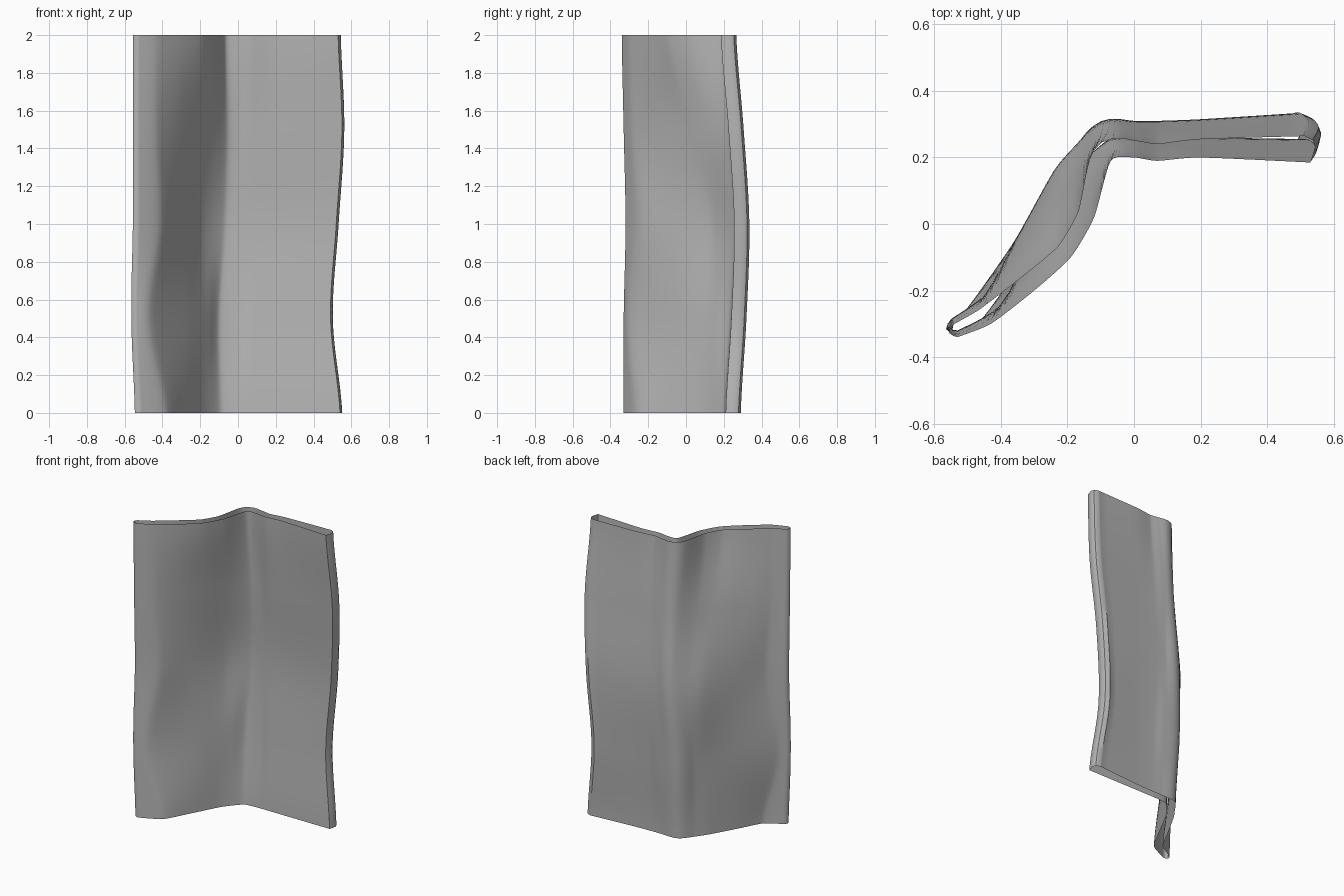
import bpy
import bmesh
from mathutils import Vector

HEIGHT = 2.0
LAYERS = 48      # rings along the height
STEPS = 6        # samples between profile points

cube = bpy.data.objects.get("Cube")
if cube:
    bpy.data.objects.remove(cube, do_unlink=True)


def make_material(name, colour):
    material = bpy.data.materials.new(name)
    material.use_nodes = True
    material.diffuse_color = colour
    shader = next(n for n in material.node_tree.nodes if n.type == "BSDF_PRINCIPLED")
    shader.inputs["Base Color"].default_value = colour
    return material


def spline(points, position, softness):
    """Curve through the points; position counts in whole points."""
    last = len(points) - 1
    index = min(int(position), last - 1)
    t = position - index
    before = points[max(index - 1, 0)]
    start, end = points[index], points[index + 1]
    after = points[min(index + 2, last)]
    slope_in = (end - before) * softness
    slope_out = (after - start) * softness
    bend = (end - start) * 3 - slope_in * 2 - slope_out
    twist = (start - end) * 2 + slope_in + slope_out
    return start + slope_in * t + bend * t * t + twist * t * t * t


# Front line of the bent panel in hundredths, at evenly spaced heights, bottom first
FRONT_LINES = [
    [(-52, -33), (-38, -26), (-29, -10), (-20, 7), (-15, 14),
     (-9, 20), (0, 21), (7, 21), (20, 21), (54, 21)],
    [(-54, -33), (-46, -29), (-28, -4), (-19, 10), (-15, 16),
     (-10, 23), (0, 24.5), (7, 24), (20, 24), (49, 24)],
    [(-53, -32), (-41, -25), (-30, -6), (-20, 13), (-14, 20),
     (-7, 25.5), (0, 26), (7, 26), (20, 26), (52, 25.5)],
    [(-53, -33), (-43, -28), (-32, -15), (-20, 2), (-14, 11),
     (-6, 22), (0, 23.5), (7, 23), (20, 23), (55, 22.5)],
    [(-53, -34), (-43, -30), (-30, -20), (-19, -10), (-12, 2),
     (-7, 19), (0, 20), (7, 19), (20, 20), (53, 18.5)],
]
THICKNESS = [4, 5.5, 5.5, 5, 5, 6, 5, 5, 5.5, 8]

front_lines = [[Vector(p) / 100 for p in line] for line in FRONT_LINES]
thickness = [t / 100 for t in THICKNESS]

# End shapes: (share of the way across the wall, distance beyond the front or back line)
ROUND_END = [(0.2, 0.012), (0.5, 0.02), (0.8, 0.012)]
BLUNT_END = [(0.3, 0.007), (0.6, 0.012), (0.85, 0.004)]


def end_cap(a, b, outward, shape):
    return [a.lerp(b, share) + outward * reach for share, reach in shape]


def ring_outline(level):
    """Closed outline of the hollow panel at one level (0 bottom, 1 top)."""
    row = level * (len(front_lines) - 1)
    controls = [spline(list(column), row, 0.5) for column in zip(*front_lines)]
    samples = (len(controls) - 1) * STEPS + 1
    front = [spline(controls, i / STEPS, 0.32) for i in range(samples)]
    back = []
    for i, point in enumerate(front):
        along = front[min(i + 2, samples - 1)] - front[max(i - 2, 0)]
        normal = Vector((-along.y, along.x)).normalized()
        back.append(point + normal * spline(thickness, i / STEPS, 0.32))

    right_out = (front[-1] - front[-3]).normalized()
    left_out = (front[0] - front[2]).normalized()
    right_cap = end_cap(front[-1], back[-1], right_out, BLUNT_END)
    left_cap = end_cap(back[0], front[0], left_out, ROUND_END)
    # The rear corner of the right end is rounded off
    back[-1] = back[-1] - right_out * 0.025
    return front + right_cap + back[::-1] + left_cap


# Hollow panel skin, open at the top and bottom
bm = bmesh.new()
rings = []
for layer in range(LAYERS + 1):
    level = layer / LAYERS
    rings.append([bm.verts.new((p.x, p.y, level * HEIGHT)) for p in ring_outline(level)])
for lower, upper in zip(rings, rings[1:]):
    count = len(lower)
    for i in range(count):
        j = (i + 1) % count
        bm.faces.new((lower[i], lower[j], upper[j], upper[i]))

mesh = bpy.data.meshes.new("bent_panel")
bm.to_mesh(mesh)
bm.free()
mesh.materials.append(make_material("plain grey", (0.47, 0.47, 0.47, 1)))
panel = bpy.data.objects.new("bent_panel", mesh)
bpy.context.collection.objects.link(panel)

# Smooth faces with the end edges kept crisp
bpy.ops.object.select_all(action="DESELECT")
panel.select_set(True)
bpy.context.view_layer.objects.active = panel
bpy.ops.object.shade_smooth_by_angle(angle=0.7)
